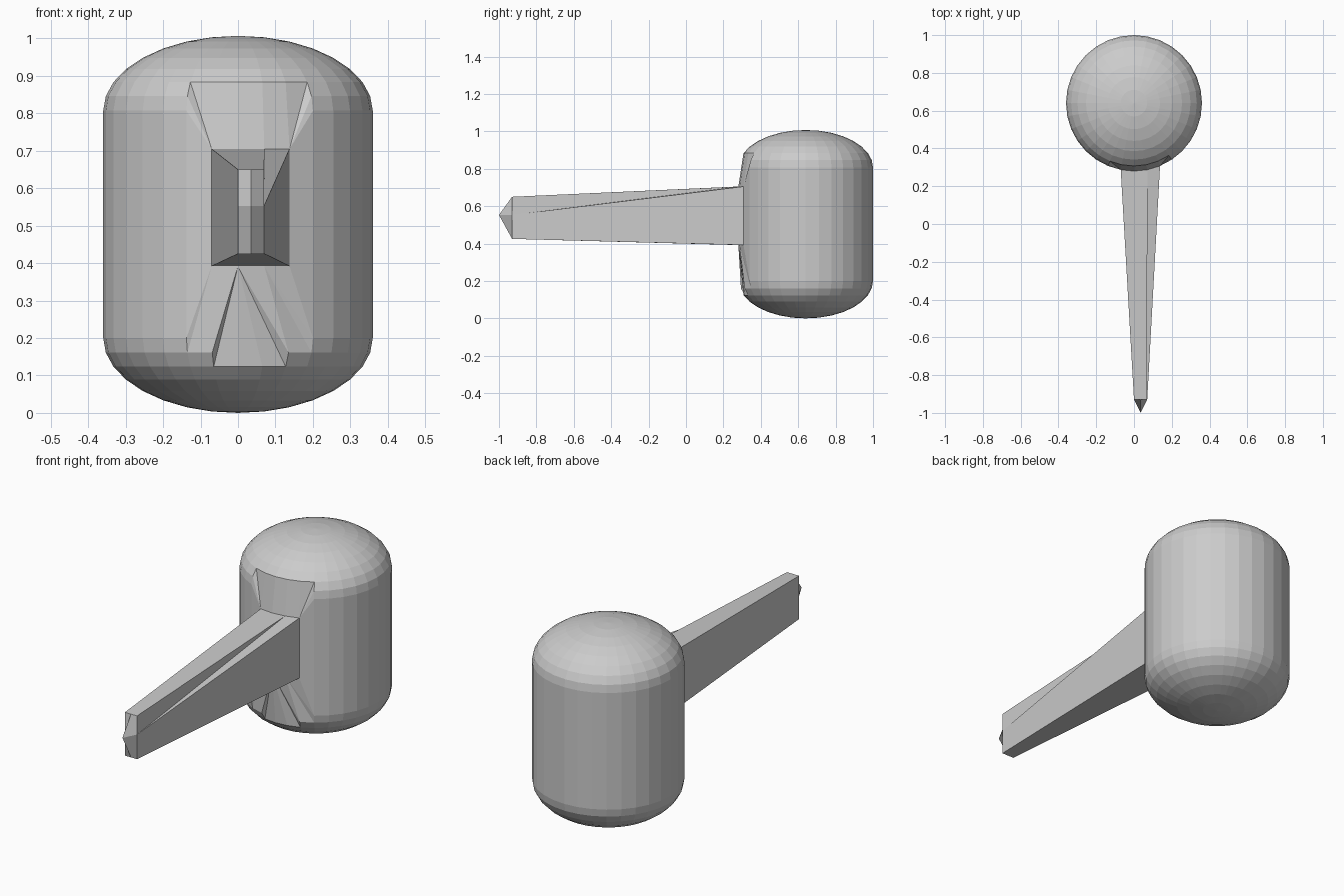
import bpy, bmesh
from math import sin, cos, pi

cube = bpy.data.objects.get("Cube")
if cube:
    bpy.data.objects.remove(cube, do_unlink=True)

RADIUS, DOME, CENTRE_Y = 0.36, 0.2, 0.64
LOW, HIGH = 0.2, 0.807
SIDES, STEP = 32, pi / 16

grey = bpy.data.materials.new("light_grey")
grey.use_nodes = True
grey.diffuse_color = (0.6, 0.6, 0.6, 1)
grey.node_tree.nodes["Principled BSDF"].inputs["Base Color"].default_value = grey.diffuse_color


def finish(bm, name):
    bmesh.ops.recalc_face_normals(bm, faces=bm.faces[:])
    mesh = bpy.data.meshes.new(name)
    bm.to_mesh(mesh)
    bm.free()
    mesh.materials.append(grey)
    obj = bpy.data.objects.new(name, mesh)
    bpy.context.collection.objects.link(obj)


def barrel_point(col, z, radius=RADIUS):
    """Point on the barrel, with columns counted from the front."""
    return (radius * sin(col * STEP), CENTRE_Y - radius * cos(col * STEP), z)


def zip_loops(bm, a, b):
    """Join two closed loops of different lengths along the shortest diagonals."""
    i = j = 0
    while i < len(a) or j < len(b):
        va, vb = a[i % len(a)], b[j % len(b)]
        na, nb = a[(i + 1) % len(a)], b[(j + 1) % len(b)]
        step_a = j == len(b) or (i < len(a) and (na.co - vb.co).length < (nb.co - va.co).length)
        if step_a:
            bm.faces.new((va, na, vb))
            i += 1
        else:
            bm.faces.new((va, nb, vb))
            j += 1


def handle_loop(bm):
    """Outline where the handle meets the barrel, clockwise from top left."""
    top, upper, lower, bottom = 0.705, 0.65, 0.447, 0.392
    path = [(c, top) for c in (-1, 0, 1, 2)] + [(2, upper), (2, lower)]
    path += [(c, bottom) for c in (2, 1, 0, -1)] + [(-1, lower), (-1, upper)]
    return [bm.verts.new(barrel_point(c, z)) for c, z in path]


# Barrel head: two flattened domes joined by a straight wall
bm = bmesh.new()
levels = [(LOW, -k) for k in range(7, -1, -1)] + [(HIGH, k) for k in range(8)]
rows = [[bm.verts.new(barrel_point(c, z + DOME * sin(k * STEP), RADIUS * cos(k * STEP)))
         for c in range(SIDES)] for z, k in levels]
for r in range(len(rows) - 1):
    for c in range(SIDES):
        col = (c + 2) % SIDES - 2
        opening = -2 <= col <= 2 and 5 <= r <= 9
        if opening and not (r == 5 and abs(col) == 2):
            continue
        n = (c + 1) % SIDES
        bm.faces.new((rows[r][c], rows[r][n], rows[r + 1][n], rows[r + 1][c]))
for row, z in ((rows[0], LOW - DOME), (rows[-1], HIGH + DOME)):
    pole = bm.verts.new((0, CENTRE_Y, z))
    for c in range(SIDES):
        bm.faces.new((row[c], row[(c + 1) % SIDES], pole))

# Flared panels leading from the barrel to the handle
rim = [(c, 10) for c in range(-2, 4)] + [(3, r) for r in (9, 8, 7, 6)] + [(2, 6)]
rim += [(c, 5) for c in (2, 1, 0, -1)] + [(-1, 6)] + [(-2, r) for r in (6, 7, 8, 9)]
zip_loops(bm, [rows[r][c] for c, r in rim], handle_loop(bm))
finish(bm, "barrel_head")

# Tapered handle ending in a blunt point
bm = bmesh.new()
base = handle_loop(bm)
x0, xm, x1 = 0.0, 0.035, 0.07
z0, zm, z1 = 0.425, 0.553, 0.65
outline = [(x0, z1), (xm, z1), (x1, z1), (x1, zm), (x1, z0), (xm, z0), (x0, z0), (x0, zm)]
end = [bm.verts.new((x, -0.93, z)) for x, z in outline]
zip_loops(bm, base, end)
apex = bm.verts.new((xm, -1.0, zm))
for i in range(1, 8, 2):
    bm.faces.new((end[i], end[(i + 1) % 8], end[(i + 2) % 8], apex))
finish(bm, "handle")
